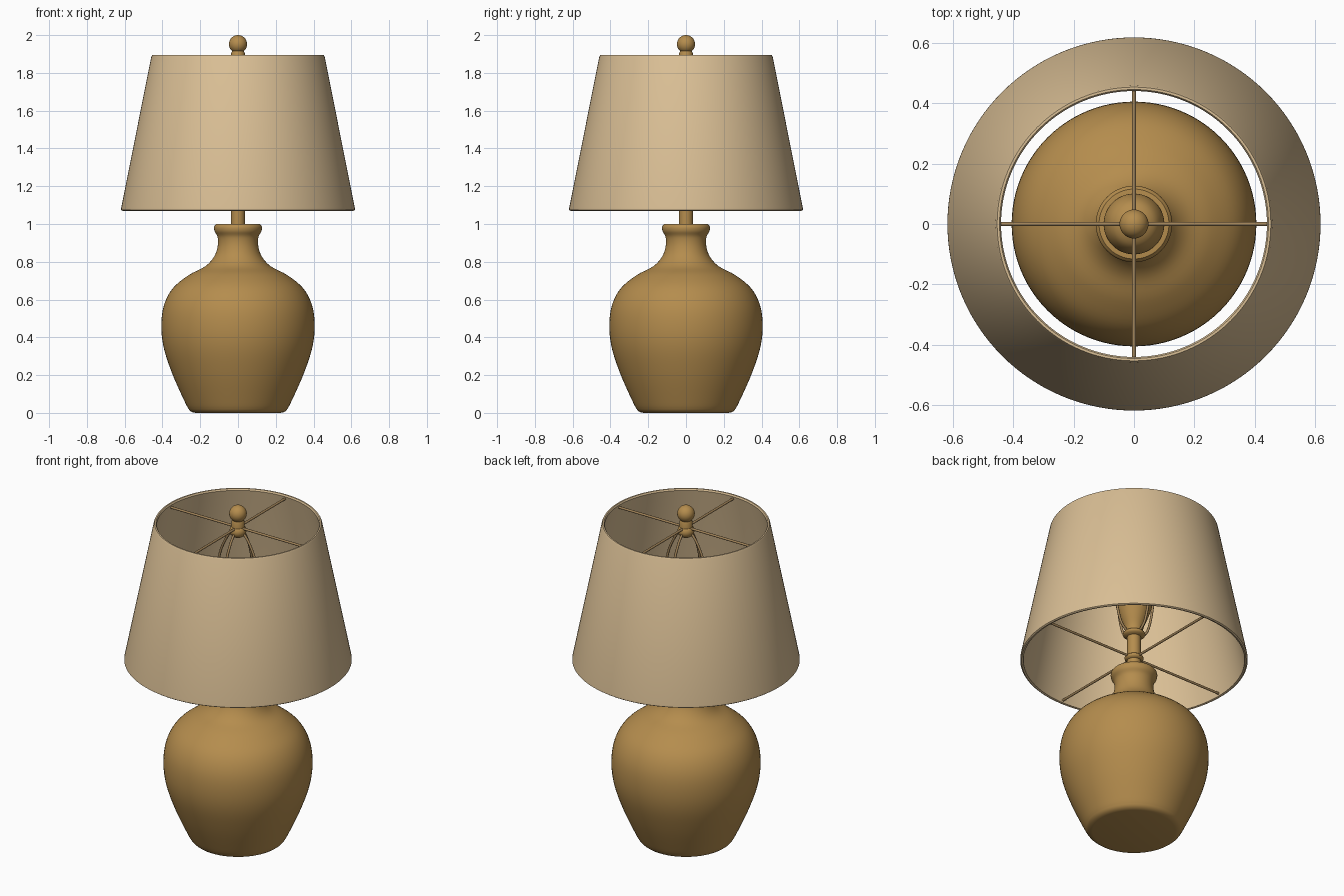
import bpy, bmesh
from math import sin, cos, pi
from mathutils import Vector

if "Cube" in bpy.data.objects:
    bpy.data.objects.remove(bpy.data.objects["Cube"])


def material(name, rgb):
    m = bpy.data.materials.new(name)
    m.diffuse_color = (*rgb, 1)
    m.use_nodes = True
    m.node_tree.nodes["Principled BSDF"].inputs["Base Color"].default_value = m.diffuse_color
    return m


CERAMIC = material("ochre_ceramic", (0.46, 0.265, 0.075))
FABRIC = material("beige_fabric", (0.70, 0.52, 0.30))
WIRE = material("dull_brass", (0.36, 0.23, 0.10))


def smooth_path(pts, steps=5):
    """Catmull-Rom curve through the given points."""
    v = [Vector(p) for p in pts]
    v = [2 * v[0] - v[1]] + v + [2 * v[-1] - v[-2]]
    out = []
    for a, b, c, d in zip(v, v[1:], v[2:], v[3:]):
        for i in range(steps):
            t = i / steps
            out.append(0.5 * (2 * b + (c - a) * t + (2 * a - 5 * b + 4 * c - d) * t ** 2
                              + (3 * b - a - 3 * c + d) * t ** 3))
    return out + [v[-2]]


def lathe(name, profile, mat, sides=96, closed=False):
    """Revolve (radius, z) points about z; open profiles get flat end caps."""
    bm = bmesh.new()
    rings = [[bm.verts.new((r * cos(2 * pi * i / sides), r * sin(2 * pi * i / sides), z))
              for i in range(sides)] for r, z in profile]
    pairs = list(zip(rings, rings[1:])) + ([(rings[-1], rings[0])] if closed else [])
    for a, b in pairs:
        for i in range(sides):
            j = (i + 1) % sides
            bm.faces.new((a[i], a[j], b[j], b[i]))
    if not closed:
        bm.faces.new(rings[0][::-1])
        bm.faces.new(rings[-1])
    bmesh.ops.recalc_face_normals(bm, faces=bm.faces)
    me = bpy.data.meshes.new(name)
    bm.to_mesh(me)
    bm.free()
    ob = bpy.data.objects.new(name, me)
    bpy.context.collection.objects.link(ob)
    me.materials.append(mat)
    bpy.ops.object.select_all(action='DESELECT')
    ob.select_set(True)
    bpy.context.view_layer.objects.active = ob
    bpy.ops.object.shade_smooth_by_angle(angle=0.7)
    return ob


def wires(name, paths, radius):
    """Round wires following several paths."""
    cu = bpy.data.curves.new(name, 'CURVE')
    cu.dimensions = '3D'
    cu.bevel_depth = radius
    cu.bevel_resolution = 3
    cu.use_fill_caps = True
    for path in paths:
        sp = cu.splines.new('POLY')
        sp.points.add(len(path) - 1)
        for p, co in zip(sp.points, path):
            p.co = (*co, 1)
    cu.materials.append(WIRE)
    ob = bpy.data.objects.new(name, cu)
    bpy.context.collection.objects.link(ob)


# Vase-shaped body with rounded foot and rolled lip
body = [(0.225, 0.0), (0.245, 0.004)] + [tuple(p) for p in smooth_path([
    (0.258, 0.015), (0.28, 0.055), (0.345, 0.20), (0.392, 0.34), (0.406, 0.46),
    (0.392, 0.57), (0.345, 0.66), (0.26, 0.73), (0.175, 0.775), (0.128, 0.825),
    (0.108, 0.88), (0.108, 0.93), (0.124, 0.962), (0.126, 0.985), (0.116, 0.999)])]
lathe("vase_body", body + [(0.10, 1.0)], CERAMIC)

# Stem with collars
lathe("stem", [(0.037, 0.99), (0.037, 1.26)], CERAMIC, 32)


def ball_profile(r, h, z, n=14):
    return [(max(r * sin(pi * i / n), 0.002), z - h * cos(pi * i / n)) for i in range(n + 1)]


lathe("lower_hub", ball_profile(0.052, 0.022, 1.085), CERAMIC, 32)
lathe("socket_collar", ball_profile(0.062, 0.022, 1.235), CERAMIC, 32)

# Bulb in its socket
lathe("bulb", smooth_path([(0.045, 1.24), (0.052, 1.28), (0.075, 1.34), (0.098, 1.41),
                           (0.098, 1.47), (0.075, 1.525), (0.035, 1.55), (0.003, 1.555)], 4),
      CERAMIC, 48)

# Finial: hub under the spider, neck and ball
lathe("upper_hub", ball_profile(0.046, 0.04, 1.85), CERAMIC, 32)
lathe("finial_neck", [(0.036, 1.86), (0.036, 1.905), (0.028, 1.92)], CERAMIC, 32)
lathe("finial_ball", ball_profile(0.048, 0.048, 1.952, 20), CERAMIC, 40)

# Tapered shade with thin rolled rims
lathe("lampshade", [(0.612, 1.07), (0.619, 1.075), (0.618, 1.088), (0.459, 1.885),
                    (0.454, 1.894), (0.446, 1.894), (0.441, 1.885), (0.600, 1.088),
                    (0.602, 1.073)], FABRIC, 128, closed=True)

# Spoke frames at both rims, and the four-legged harp
for label, r, z in (("upper_spokes", 0.448, 1.87), ("lower_spokes", 0.606, 1.088)):
    wires(label, [[(-r, 0, z), (r, 0, z)], [(0, -r, z), (0, r, z)]], 0.007)
harp = smooth_path([(0.03, 1.85), (0.075, 1.79), (0.118, 1.69), (0.138, 1.56),
                    (0.128, 1.42), (0.095, 1.29), (0.045, 1.235)], 4)
wires("harp", [[(p[0] * dx, p[0] * dy, p[1]) for p in harp]
               for dx, dy in ((1, 0), (-1, 0), (0, 1), (0, -1))], 0.007)
